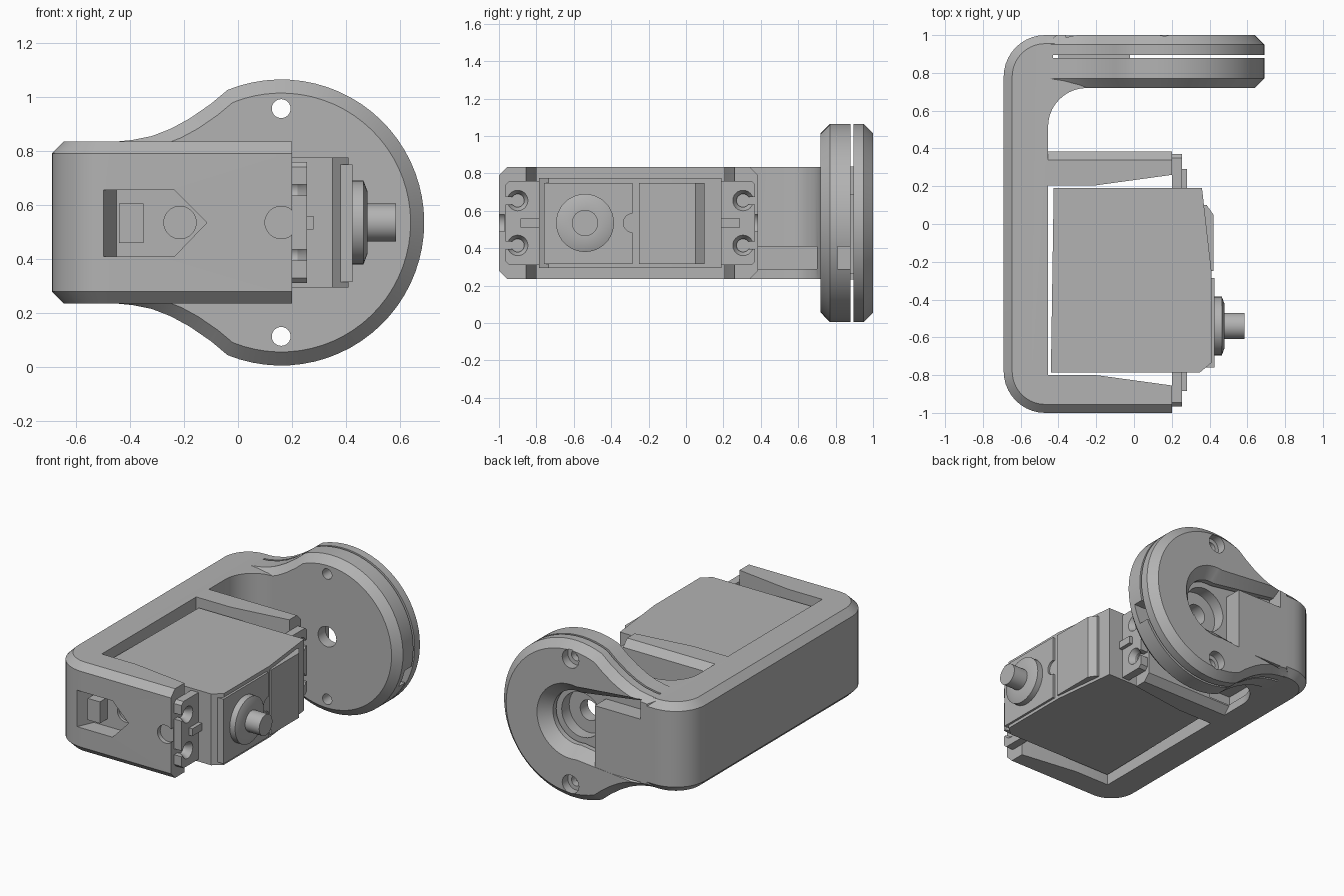
import bpy, bmesh, math

cube = bpy.data.objects.get("Cube")
if cube:
    bpy.data.objects.remove(cube, do_unlink=True)

mat = bpy.data.materials.new("grey plastic")
mat.use_nodes = True
GREY = (0.45, 0.45, 0.45, 1)
mat.diffuse_color = GREY
mat.node_tree.nodes["Principled BSDF"].inputs["Base Color"].default_value = GREY

ZC, DX = 0.535, 0.16   # mid height of the arm, disc centre in x
PLACE = {"x": lambda u, v, w: (w, u, v),
         "y": lambda u, v, w: (u, w, v),
         "z": lambda u, v, w: (u, v, w)}


def loft(name, axis, sections):
    """Solid through (position, outline) sections along an axis."""
    bm = bmesh.new()
    rings = [[bm.verts.new(PLACE[axis](u, v, w)) for u, v in pts] for w, pts in sections]
    for a, b in zip(rings, rings[1:]):
        for i in range(len(a)):
            j = (i + 1) % len(a)
            bm.faces.new((a[i], a[j], b[j], b[i]))
    bm.faces.new(rings[0])
    bm.faces.new(rings[-1])
    bmesh.ops.recalc_face_normals(bm, faces=bm.faces)
    mesh = bpy.data.meshes.new(name)
    bm.to_mesh(mesh)
    bm.free()
    mesh.materials.append(mat)
    ob = bpy.data.objects.new(name, mesh)
    bpy.context.collection.objects.link(ob)
    return ob


def prism(name, axis, pts, lo, hi):
    return loft(name, axis, [(lo, pts), (hi, pts)])


def box(name, x0, x1, y0, y1, z0, z1):
    return prism(name, "z", [(x0, y0), (x1, y0), (x1, y1), (x0, y1)], z0, z1)


def arc(cu, cv, r, a0, a1, n):
    return [(cu + r * math.cos(math.radians(a0 + (a1 - a0) * i / n)),
             cv + r * math.sin(math.radians(a0 + (a1 - a0) * i / n))) for i in range(n + 1)]


def turned(name, axis, cu, cv, profile, n=40):
    """Round part from (position, radius) pairs."""
    return loft(name, axis, [(w, arc(cu, cv, r, 0, 360, n)[:-1]) for w, r in profile])


def combine(target, tool, op="DIFFERENCE"):
    mod = target.modifiers.new("shape", "BOOLEAN")
    mod.operation, mod.object, mod.solver = op, tool, "EXACT"
    bpy.context.view_layer.objects.active = target
    bpy.ops.object.modifier_apply(modifier=mod.name)
    bpy.data.objects.remove(tool, do_unlink=True)


def scaled(pts, s):
    return [(DX + (u - DX) * s, ZC + (v - ZC) * s) for u, v in pts]


# Bracket: rounded block with chamfered rim, hollowed out
def rim(d):
    return (arc(-0.47, 0.78, 0.22 - d, 90, 180, 10) + arc(-0.47, -0.78, 0.22 - d, 180, 270, 10)
            + [(0.2, -1 + d), (0.2, 1 - d)])


bracket = loft("bracket", "z", [(0.235, rim(0.045)), (0.28, rim(0)), (0.79, rim(0)), (0.835, rim(0.045))])
combine(bracket, prism("servo_bay", "z", [
    (-0.455, -0.8), (-0.2, -0.8), (0.2, -0.855), (0.9, -0.855),
    (0.9, 0.26), (0.2, 0.26), (-0.2, 0.205), (-0.455, 0.205)], 0, 1.2))
combine(bracket, prism("rear_gap", "z", [(-0.455, 0.385), (0.8, 0.385), (0.8, 0.72)]
                       + arc(-0.25, 0.515, 0.205, 90, 180, 10), 0, 1.2))
for s in (1, -1):
    combine(bracket, prism("arm_chamfer", "x", [
        (0.34, ZC + s * 0.3), (0.385, ZC + s * 0.255), (0.42, ZC + s * 0.255),
        (0.42, ZC + s * 0.34), (0.34, ZC + s * 0.34)], -0.455, 0.5))
# Cable channel in the back wall
combine(bracket, box("cable_channel", -0.53, -0.3, 0.3, 0.7, 0.29, 0.41))

# Arrow pocket with hook block, and screw dimples
arrow = [(-0.5, 0.41), (-0.235, 0.41), (-0.115, ZC), (-0.235, 0.655), (-0.5, 0.655)]
floor = [(max(u, -0.45), v) for u, v in arrow]
combine(bracket, loft("arrow_pocket", "y", [(-1.03, arrow), (-1, arrow), (-0.89, floor)]))
combine(bracket, turned("pilot_dimple", "y", -0.215, ZC, [(-0.92, 0.06), (-0.87, 0.06)]))
for y in (-1, 0.385):
    combine(bracket, turned("edge_dimple", "y", DX, ZC, [(y - 0.03, 0.06), (y + 0.03, 0.06)]))
hook = box("pocket_hook", -0.44, -0.35, -0.97, -0.88, 0.46, 0.605)

# Twin disc with a neck flowing into the bracket
neck = [(-0.1, 0.975), (-0.18, 0.92), (-0.25, 0.882), (-0.32, 0.855), (-0.39, 0.841), (-0.47, 0.833)]
outline = ([(u, 2 * ZC - v) for u, v in reversed(neck)]
           + arc(DX, ZC, 0.53, -112, 112, 44) + neck)
disc = loft("disc", "y", [(0.72, scaled(outline, 0.905)), (0.77, outline),
                          (0.95, outline), (1, scaled(outline, 0.905))])
combine(bracket, disc, "UNION")
combine(bracket, box("disc_slit", -0.43, 0.9, 0.88, 0.895, -0.2, 1.3))

# Keyhole opening, horn seat, centre bore, screw holes and rim notch
keyhole = arc(DX, ZC, 0.25, -100, 100, 28) + [(-0.36, ZC + 0.29), (-0.36, ZC - 0.29)]
inner = arc(DX, ZC, 0.18, -100, 100, 28) + [(-0.36, ZC + 0.25), (-0.36, ZC - 0.25)]
combine(bracket, loft("keyhole", "y", [(0.885, inner), (0.93, inner), (1, keyhole), (1.05, keyhole)]))
combine(bracket, turned("horn_seat", "y", DX, ZC, [(0.8, 0.15), (0.89, 0.15)]))
combine(bracket, turned("centre_bore", "y", DX, ZC, [(0.6, 0.068), (0.85, 0.068)]))
for s in (1, -1):
    combine(bracket, turned("screw_hole", "y", DX, ZC + s * 0.422,
                            [(0.6, 0.035), (0.94, 0.035), (0.941, 0.062), (1.1, 0.062)], 24))
combine(bracket, box("rim_notch", 0.55, 0.8, 0.81, 0.89, 0.29, 0.41))
tongue = box("keyhole_tongue", -0.4, -0.02, 0.87, 0.999, 0.265, 0.69)

# Servo case
case = prism("servo_case", "z", [
    (-0.44, -0.785), (0.35, -0.785), (0.41, -0.735), (0.41, -0.25),
    (0.36, 0.19), (-0.425, 0.19)], 0.295, 0.775)
cover = box("gear_cover", 0.36, 0.425, -0.76, -0.285, 0.315, 0.75)
combine(cover, turned("cover_notch", "x", -0.285, ZC, [(0.3, 0.05), (0.5, 0.05)], 24))
rear_cover = prism("rear_cover", "z", [
    (0.34, -0.25), (0.42, -0.25), (0.42, 0.05), (0.385, 0.1), (0.34, 0.1)], 0.315, 0.75)

# Output shaft
collar = turned("shaft_collar", "x", -0.54, ZC, [(0.4, 0.155), (0.465, 0.155), (0.48, 0.115), (0.48, 0.07)])
shaft = turned("output_shaft", "x", -0.54, ZC, [(0.45, 0.07), (0.585, 0.07)])

# Mounting ears with open screw holes and a rib
parts = [bracket, hook, tongue, case, cover, rear_cover, collar, shaft]
for side, y, s in (("front", -0.785, -1), ("rear", 0.19, 1)):
    tip = y + s * 0.18
    ear = prism(side + "_ear", "x", [
        (y - s * 0.05, 0.31), (tip - s * 0.02, 0.31), (tip, 0.33), (tip, 0.74),
        (tip - s * 0.02, 0.76), (y - s * 0.05, 0.76)], 0.2, 0.255)
    for z in (ZC - 0.12, ZC + 0.12):
        hole_y = y + s * 0.115
        combine(ear, turned("ear_hole", "x", hole_y, z,
                            [(0.1, 0.035), (0.22, 0.035), (0.255, 0.055), (0.3, 0.055)], 24))
        a, b = sorted((hole_y, tip + s * 0.05))
        combine(ear, box("ear_slot", 0.1, 0.3, a, b, z - 0.02, z + 0.02))
    a, b = sorted((y - s * 0.02, y + s * 0.1))
    parts += [ear, box(side + "_ear_rib", 0.24, 0.28, a, b, 0.51, 0.56)]

for ob in bpy.context.selected_objects:
    ob.select_set(False)
for ob in parts:
    ob.select_set(True)
bpy.context.view_layer.objects.active = bracket
bpy.ops.object.shade_smooth_by_angle(angle=math.radians(25))
